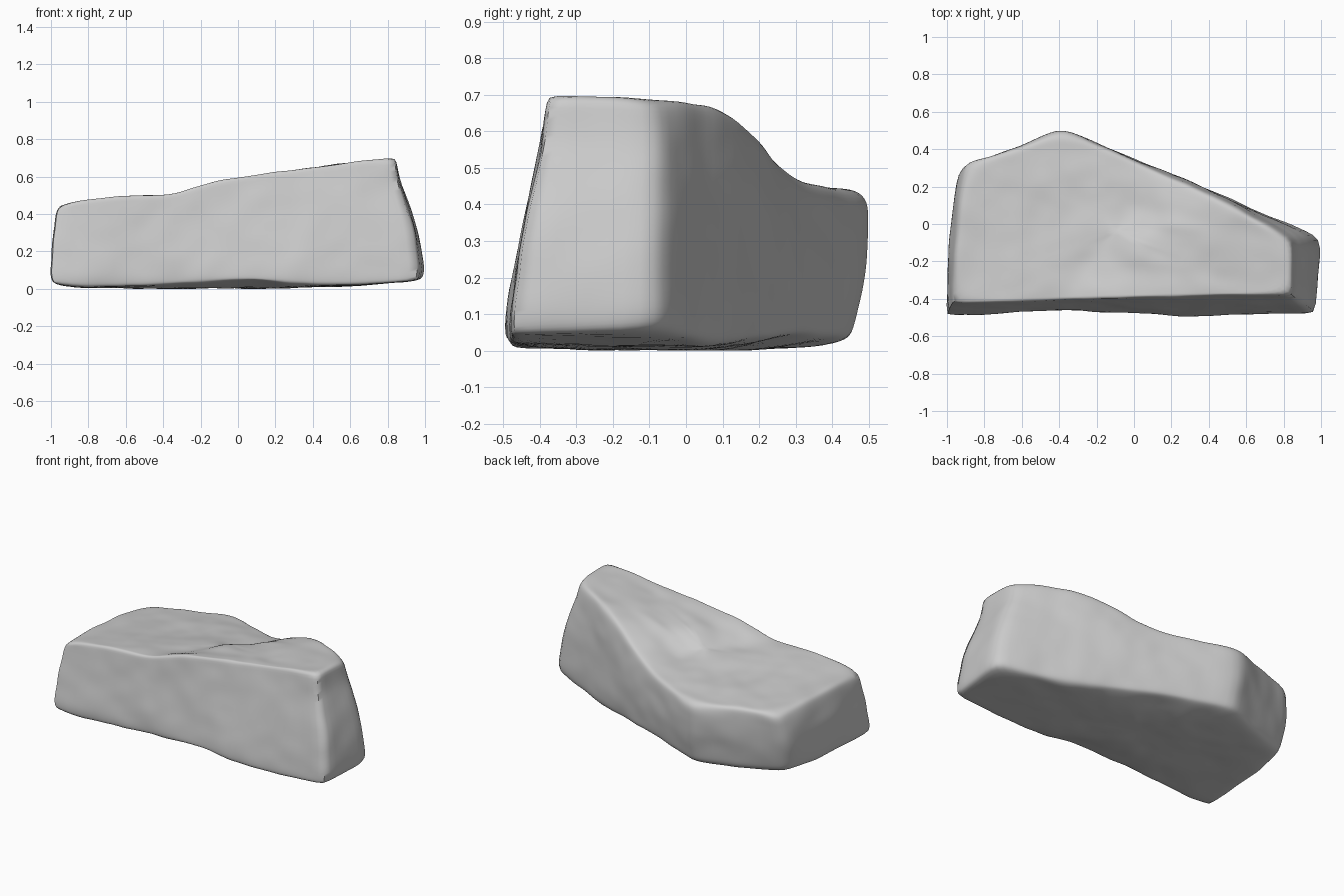
import bpy, bmesh, math
from mathutils import Vector, noise

cube = bpy.data.objects.get("Cube")
if cube:
    bpy.data.objects.remove(cube, do_unlink=True)

# Outline of the boulder: upper rim (x, y, z) and foot (x, y)
OUTLINE = [
    (-.975, -.42, .455, -1.015, -.5), (-.6, -.41, .50, -.6, -.475),
    (-.35, -.40, .487, -.3, -.465), (-.14, -.395, .583, 0, -.48),
    (.25, -.385, .623, .25, -.508), (.55, -.38, .672, .55, -.49),
    (.84, -.375, .70, .975, -.485), (.845, -.08, .69, 1.02, -.07),
    (.6, .055, .685, .68, .06), (.36, .18, .615, .4, .18),
    (.2, .25, .52, .2, .25), (0, .335, .445, -.02, .33),
    (-.38, .505, .435, -.37, .475), (-.62, .40, .44, -.62, .38),
    (-.9, .335, .435, -.93, .26), (-.95, 0, .455, -.985, -.05)]
FRONT_CORNERS, BACK_CORNERS = (0, 6), (7, 12, 14)
# Extra heights on the top: a raised shelf at the right, a hollow behind it
TOP_MARKS = [(.3, 0, .632), (.1, -.22, .605), (.5, -.1, .668),
             (-.03, .12, .475), (-.26, -.2, .49), (-.45, .1, .455)]
CENTRE = Vector((-.1, -.04, 0))
rim = [Vector(p[:3]) for p in OUTLINE]
foot = [Vector((p[3], p[4], .11 if p[3] > .6 and p[4] > -.2 else .065))
        for p in OUTLINE]
top_points = rim + [Vector(p) for p in TOP_MARKS]


def top_height(x, y):
    """Height of the top, blended from the nearby known points."""
    weights = [1 / ((p.x - x) ** 2 + (p.y - y) ** 2 + .006) ** 1.8
               for p in top_points]
    return sum(w * p.z for w, p in zip(weights, top_points)) / sum(weights)


def under_height(x, y):
    """Underside edge: a shallow arch at the middle, lifted at the right end."""
    return .006 + .05 * math.exp(-x * x * 12) + max(0, x - .7) * .14


def inset(points, factor, height):
    ring = []
    for p in points:
        q = CENTRE.lerp(p, factor)
        q.z = height(q.x, q.y)
        ring.append(q)
    return ring


def side(t, back, end):
    """Ring part-way up the sides, bulged at the back and at the right end."""
    ring = []
    for a, b in zip(foot, rim):
        p = a.lerp(b, t)
        away = Vector((p.x - CENTRE.x, p.y - CENTRE.y, 0)).normalized()
        bulge = end if p.x > .8 else back if p.y > -.3 else 0
        ring.append(p + away * bulge)
    return ring


# Control cage: rings from the underside up over the rim to the top
rings = [inset(foot, .5, lambda x, y: .002), inset(foot, .97, under_height),
         foot, side(.45, .025, .025), side(.78, .015, -.015), rim]
rings += [inset(rim, f, top_height) for f in (.86, .64, .42, .2)]
RIM = 5
bm = bmesh.new()
crease = bm.edges.layers.float.new("crease_edge")
grid = [[bm.verts.new(p) for p in ring] for ring in rings]
n = len(OUTLINE)
for low, high in zip(grid, grid[1:]):
    for i in range(n):
        j = (i + 1) % n
        bm.faces.new((low[i], low[j], high[j], high[i]))
for ring, height in ((grid[0], .002), (grid[-1], top_height(CENTRE.x, CENTRE.y))):
    hub = bm.verts.new((CENTRE.x, CENTRE.y, height))
    for i in range(n):
        bm.faces.new((ring[i], ring[(i + 1) % n], hub))
bmesh.ops.recalc_face_normals(bm, faces=bm.faces)

# Firmer edges along the front rim, the underside and the upright corners
for level, strength in ((1, .4), (RIM, .45)):
    for i in range(n):
        a, b = grid[level][i], grid[level][(i + 1) % n]
        softer = .2 if a.co.y > -.2 else 0
        bm.edges.get((a, b))[crease] = strength - softer
for corners, strength in ((FRONT_CORNERS, .65), (BACK_CORNERS, .4)):
    for i in corners:
        for level in range(1, RIM):
            bm.edges.get((grid[level][i], grid[level + 1][i]))[crease] = strength

cage = bpy.data.meshes.new("boulder_cage")
bm.to_mesh(cage)
bm.free()
rock = bpy.data.objects.new("boulder", cage)
bpy.context.collection.objects.link(rock)
subsurf = rock.modifiers.new("rounding", 'SUBSURF')
subsurf.levels = subsurf.render_levels = 3
depsgraph = bpy.context.evaluated_depsgraph_get()
mesh = bpy.data.meshes.new_from_object(rock.evaluated_get(depsgraph))
rock.modifiers.clear()
rock.data = mesh
bpy.data.meshes.remove(cage)
mesh.name = "boulder"

# Gentle weathering, with the underside resting flat on the ground
normals = [v.normal.copy() for v in mesh.vertices]
for v, normal in zip(mesh.vertices, normals):
    v.co += normal * (noise.noise(v.co * 4) * .008 + noise.noise(v.co * 9) * .004)
    v.co.z = max(v.co.z, 0)

# Stone colour
stone = bpy.data.materials.new("grey_stone")
stone.use_nodes = True
colour = (.6, .6, .6, 1)
stone.diffuse_color = colour
stone.node_tree.nodes["Principled BSDF"].inputs["Base Color"].default_value = colour
mesh.materials.clear()
mesh.materials.append(stone)

bpy.context.view_layer.objects.active = rock
rock.select_set(True)
bpy.ops.object.shade_smooth_by_angle(angle=math.radians(60))
